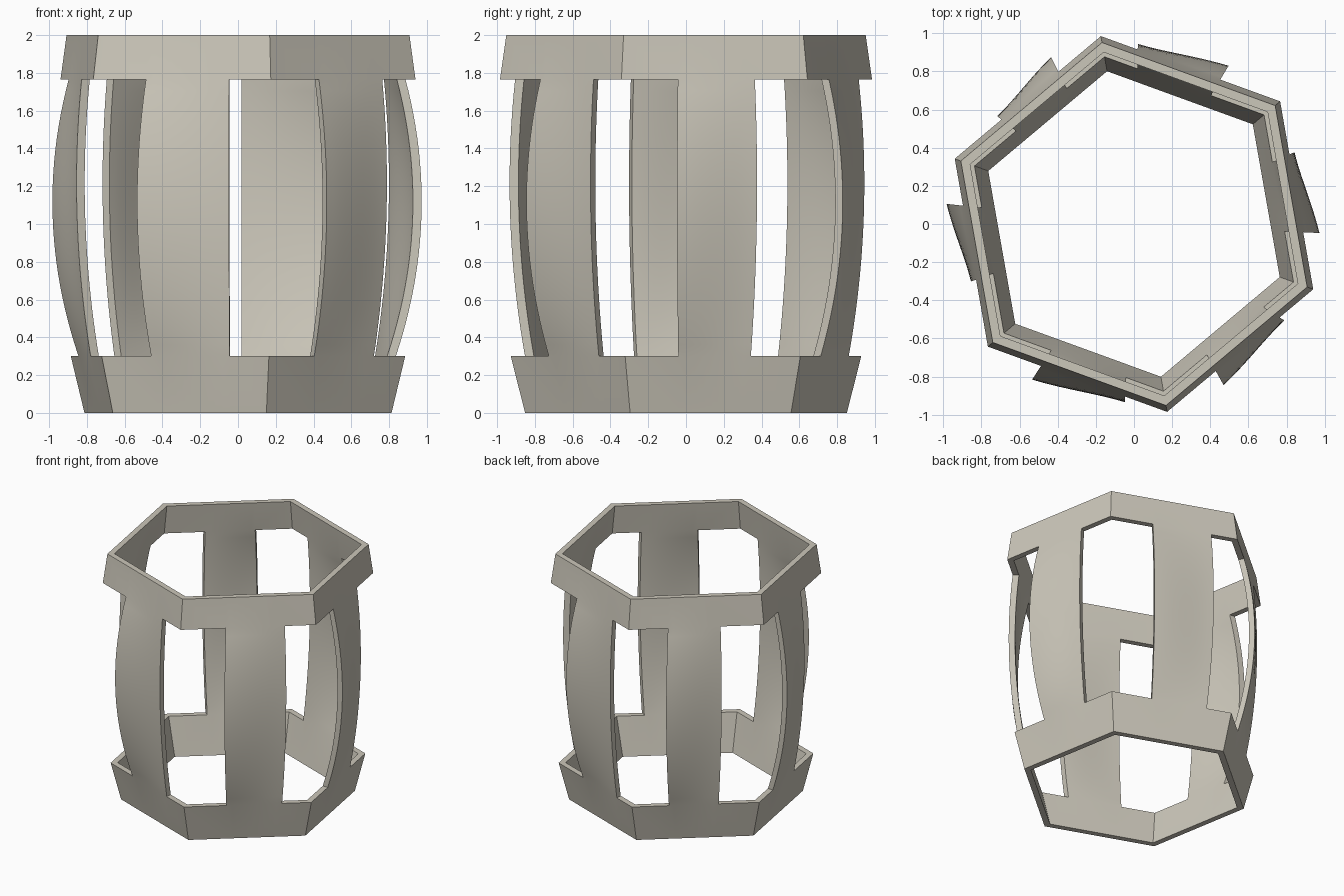
import bpy, bmesh, math
from mathutils import Vector

cube = bpy.data.objects.get("Cube")
if cube:
    bpy.data.objects.remove(cube, do_unlink=True)

mat = bpy.data.materials.new("warm_stone_grey")
mat.use_nodes = True
COLOUR = (0.60, 0.57, 0.49, 1)
mat.diffuse_color = COLOUR
mat.node_tree.nodes["Principled BSDF"].inputs["Base Color"].default_value = COLOUR

# Hexagonal cage: heights of the two rings, wall thickness and grid density
LOW, HIGH, TOP = 0.30, 1.765, 2.0
WALL = 0.045
ROWS, COLS = 24, 10
APOTHEM = math.cos(math.radians(30))
CORNER = math.tan(math.radians(30))

# Side direction in degrees, then the stave's two edges (tangent / distance)
SIDES = [
    (10, -0.251, 0.227),
    (70, -0.340, 0.192),
    (130, -0.208, 0.242),
    (190, -0.166, 0.289),
    (250, -0.307, 0.235),
    (310, -0.312, 0.193),
]


def lerp(a, b, f):
    return a + (b - a) * f


def flat_distance(z):
    """Distance of the flat hexagon side from the axis."""
    if z <= LOW:
        r = lerp(0.865, 0.942, z / LOW)
    elif z <= HIGH:
        r = lerp(0.942, 1.0, (z - LOW) / (HIGH - LOW))
    else:
        r = lerp(1.0, 0.966, (z - HIGH) / (TOP - HIGH))
    return r * APOTHEM


def bulge(s, z):
    """Outward swell of a stave, stronger towards one edge."""
    if s is None or not LOW < z < HIGH:
        return 0
    arch = 1 - (2 * (z - LOW) / (HIGH - LOW) - 1) ** 2
    sweep = 0.5 * s + 0.5 * s * s * (3 - 2 * s)
    return arch * (0.05 + 0.057 * sweep)


heights = [0] + [lerp(LOW, HIGH, i / ROWS) for i in range(ROWS + 1)] + [TOP]
bm = bmesh.new()


def build_skin(inset):
    """One skin of the cage with window cells left out."""
    grid, faces = {}, []
    for angle, k0, k1 in SIDES:
        a = math.radians(angle)
        normal = Vector((math.cos(a), math.sin(a), 0))
        along = Vector((math.sin(a), -math.cos(a), 0))
        columns = [(-CORNER, None)]
        columns += [(lerp(k0, k1, i / COLS), i / COLS) for i in range(COLS + 1)]
        columns += [(CORNER, None)]
        last = len(columns) - 1

        def vertex(c, r):
            k, s = columns[c]
            # Corner columns are shared by neighbouring sides
            key = (angle, c, r)
            if c == 0:
                key = ("corner", (angle + 30) % 360, r)
            elif c == last:
                key = ("corner", (angle - 30) % 360, r)
            if key not in grid:
                z = heights[r]
                n = flat_distance(z) + bulge(s, z) - inset
                grid[key] = bm.verts.new((normal + along * k) * n + Vector((0, 0, z)))
            return grid[key]

        for c in range(last):
            for r in range(len(heights) - 1):
                window = c in (0, last - 1) and 0 < r <= ROWS
                if not window:
                    quad = [vertex(c, r), vertex(c + 1, r),
                            vertex(c + 1, r + 1), vertex(c, r + 1)]
                    faces.append(bm.faces.new(quad))
    return grid, faces


outer, outer_faces = build_skin(0)
inner, inner_faces = build_skin(WALL)

# Close the rims and the window reveals between the two skins
partner = {v: inner[key] for key, v in outer.items()}
rim = {e for f in outer_faces for e in f.edges if len(e.link_faces) == 1}
for e in rim:
    v, w = e.verts
    bm.faces.new([v, w, partner[w], partner[v]])

bmesh.ops.recalc_face_normals(bm, faces=bm.faces[:])
mesh = bpy.data.meshes.new("hexagonal_cage")
bm.to_mesh(mesh)
bm.free()
mesh.materials.append(mat)
cage = bpy.data.objects.new("hexagonal_cage", mesh)
bpy.context.collection.objects.link(cage)

bpy.ops.object.select_all(action="DESELECT")
cage.select_set(True)
bpy.context.view_layer.objects.active = cage
bpy.ops.object.shade_smooth_by_angle(angle=math.radians(32))
